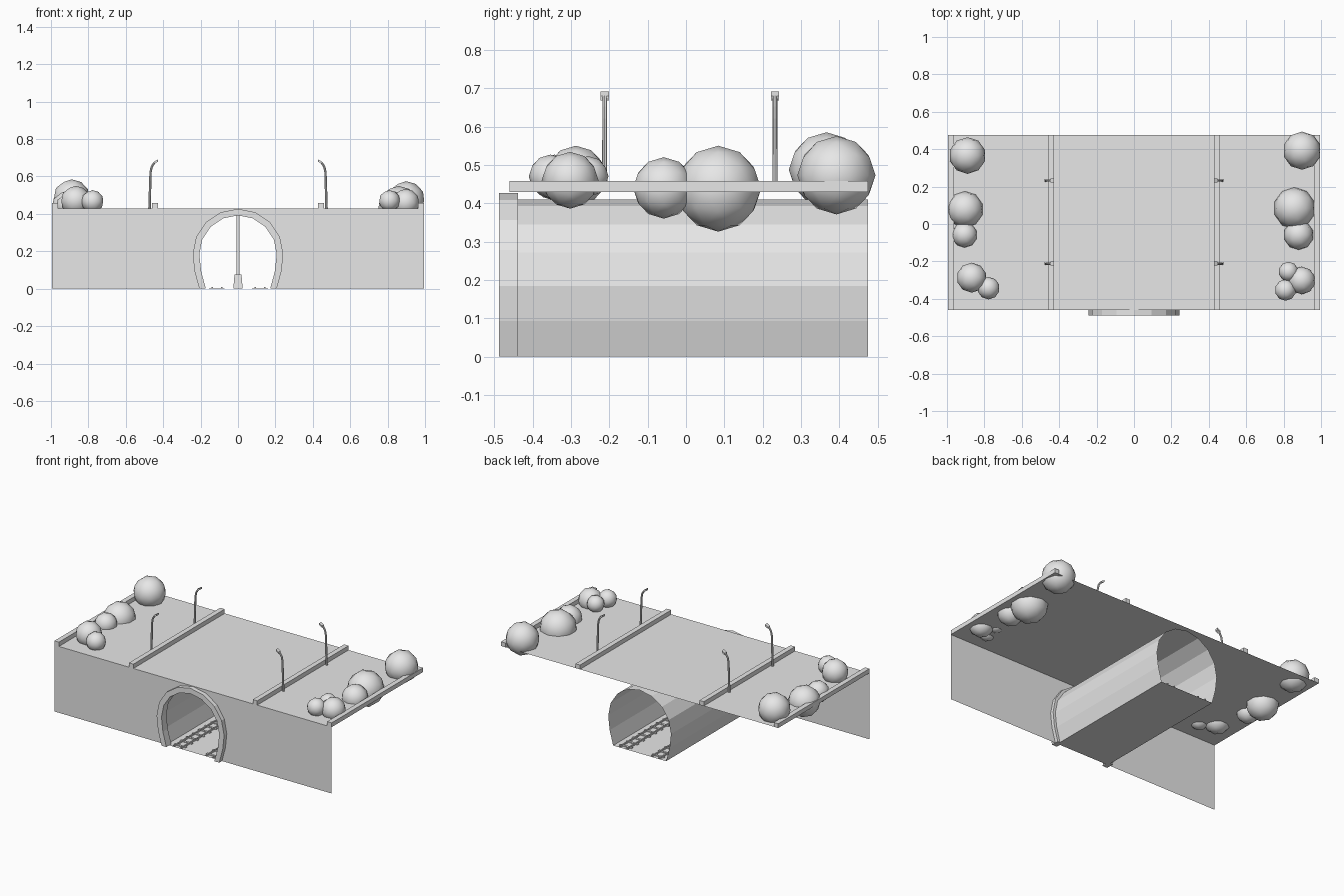
import bpy, bmesh, math
from mathutils import Vector

if "Cube" in bpy.data.objects:
    bpy.data.objects.remove(bpy.data.objects["Cube"], do_unlink=True)

grey = bpy.data.materials.new("plain_grey")
grey.use_nodes = True
grey.diffuse_color = (0.8, 0.8, 0.8, 1)
grey.node_tree.nodes["Principled BSDF"].inputs["Base Color"].default_value = (0.8, 0.8, 0.8, 1)

FRONT, BACK, DECK, HALF = -0.46, 0.475, 0.43, 0.994


def finish(name, bm):
    mesh = bpy.data.meshes.new(name)
    bm.to_mesh(mesh)
    bm.free()
    mesh.materials.append(grey)
    obj = bpy.data.objects.new(name, mesh)
    bpy.context.collection.objects.link(obj)
    return obj


def sheet(name, points):
    bm = bmesh.new()
    bm.faces.new([bm.verts.new(p) for p in points])
    return finish(name, bm)


def add_box(bm, low, high):
    low, high = Vector(low), Vector(high)
    verts = bmesh.ops.create_cube(bm, size=1)["verts"]
    for v in verts:
        v.co = (low + high) / 2 + v.co * (high - low)
    return verts


def box(name, low, high):
    bm = bmesh.new()
    add_box(bm, low, high)
    return finish(name, bm)


def arch(offset):
    """Horseshoe outline from the right foot to the left foot."""
    right = [(0.19 + offset, 0), (0.215 + offset, 0.093)]
    r = 0.225 + offset
    crown = [(r * math.cos(math.pi * i / 8), 0.185 + r * math.sin(math.pi * i / 8))
             for i in range(9)]
    return right + crown + [(-x, z) for x, z in reversed(right)]


def sweep(name, rings, closed=False):
    """Skin matching rows of points with quads."""
    bm = bmesh.new()
    rows = [[bm.verts.new(p) for p in ring] for ring in rings]
    pairs = list(zip(rows, rows[1:]))
    if closed:
        pairs.append((rows[-1], rows[0]))
    for a, b in pairs:
        for i in range(len(a) - 1):
            bm.faces.new((a[i], a[i + 1], b[i + 1], b[i]))
    if closed:
        bm.faces.new([row[0] for row in rows])
        bm.faces.new([row[-1] for row in reversed(rows)])
    bmesh.ops.recalc_face_normals(bm, faces=bm.faces)
    return finish(name, bm)


def arch_row(offset, y):
    return [(x, y, z) for x, z in arch(offset)]


# Deck and the front wall with its opening
sheet("deck", [(-HALF, FRONT, DECK), (HALF, FRONT, DECK), (HALF, BACK, DECK), (-HALF, BACK, DECK)])
wall = arch_row(0, FRONT)
sheet("front_wall", [(HALF, FRONT, 0), (HALF, FRONT, DECK), (-HALF, FRONT, DECK),
                     (-HALF, FRONT, 0)] + wall[::-1])

# Tunnel shell, floor and portal ring
sweep("tunnel_shell", [arch_row(0, FRONT), arch_row(0, BACK)])
sheet("tunnel_floor", [(-0.19, FRONT, 0), (0.19, FRONT, 0), (0.19, BACK, 0), (-0.19, BACK, 0)])
sweep("portal_ring", [arch_row(-0.018, -0.488), arch_row(0.017, -0.488),
                      arch_row(0.017, -0.438), arch_row(-0.018, -0.438)], closed=True)

# Kerbs along the outer edges and beside the road
for side, label in ((-1, "right"), (1, "left")):
    for part, a, b in (("outer_kerb", 0.962, HALF), ("road_kerb", 0.428, 0.46)):
        xs = sorted((side * a, side * b))
        box(f"{label}_{part}", (xs[0], FRONT, DECK), (xs[1], BACK, 0.458))

# Railway tracks: two rails and a row of sleepers each
for label, cx in (("right", -0.113), ("left", 0.118)):
    bm = bmesh.new()
    for s in (-1, 1):
        x = cx + s * 0.026
        add_box(bm, (x - 0.004, FRONT, 0), (x + 0.004, BACK, 0.009))
    count = 15
    for i in range(count):
        y = FRONT + (i + 0.5) * (BACK - FRONT) / count
        add_box(bm, (cx - 0.042, y - 0.007, 0), (cx + 0.042, y + 0.007, 0.005))
    finish(f"{label}_track", bm)

# Central post inside the tunnel with a tapered footing
bm = bmesh.new()
for v in add_box(bm, (-0.025, -0.025, 0), (0.025, 0.025, 0.075)):
    if v.co.z > 0.05:
        v.co.x *= 0.75
        v.co.y *= 0.75
add_box(bm, (-0.008, -0.008, 0.075), (0.008, 0.008, 0.41))
finish("tunnel_post", bm)

# Street lamps leaning over the road
for side, label in ((-1, "right"), (1, "left")):
    for y, place in ((-0.212, "front"), (0.232, "back")):
        path = [(0.473, 0.43, 0.007), (0.468, 0.62, 0.006), (0.462, 0.65, 0.006),
                (0.45, 0.67, 0.006), (0.443, 0.677, 0.006)]
        bm = bmesh.new()
        rows = []
        for i, (x, z, r) in enumerate(path):
            lean = math.radians((0, 5, 20, 40, 50)[i])
            ring = []
            for k in range(8):
                a = k * math.tau / 8
                u = r * math.cos(a)
                ring.append(bm.verts.new((side * (x + u * math.cos(lean)), y + r * math.sin(a),
                                          z + u * math.sin(lean))))
            rows.append(ring)
        for a, b in zip(rows, rows[1:]):
            for k in range(8):
                bm.faces.new((a[k], a[k - 1], b[k - 1], b[k]))
        bm.faces.new(rows[-1])
        # Lamp head, tipped downward away from the pole
        for v in add_box(bm, (0.427, y - 0.011, 0.668), (0.447, y + 0.011, 0.68)):
            v.co.z += (0.447 - v.co.x) * 0.6
            v.co.x *= side
        bmesh.ops.recalc_face_normals(bm, faces=bm.faces)
        finish(f"{label}_{place}_lamp", bm)

# Rounded bushes: x, y, z, radius
bushes = [
    (-0.89, 0.366, 0.487, 0.098), (-0.903, 0.078, 0.43, 0.097),
    (-0.906, -0.058, 0.44, 0.068), (-0.868, -0.287, 0.47, 0.08),
    (-0.778, -0.343, 0.467, 0.06), (0.898, 0.392, 0.473, 0.102),
    (0.858, 0.084, 0.438, 0.112), (0.88, -0.058, 0.44, 0.08),
    (0.826, -0.255, 0.47, 0.053), (0.896, -0.302, 0.46, 0.074),
    (0.81, -0.353, 0.47, 0.057),
]
for i, (x, y, z, r) in enumerate(bushes):
    bm = bmesh.new()
    bmesh.ops.create_icosphere(bm, subdivisions=2, radius=r)
    for v in bm.verts:
        v.co += Vector((x, y, z))
    for f in bm.faces:
        f.smooth = True
    finish(f"bush_{i + 1}", bm)
